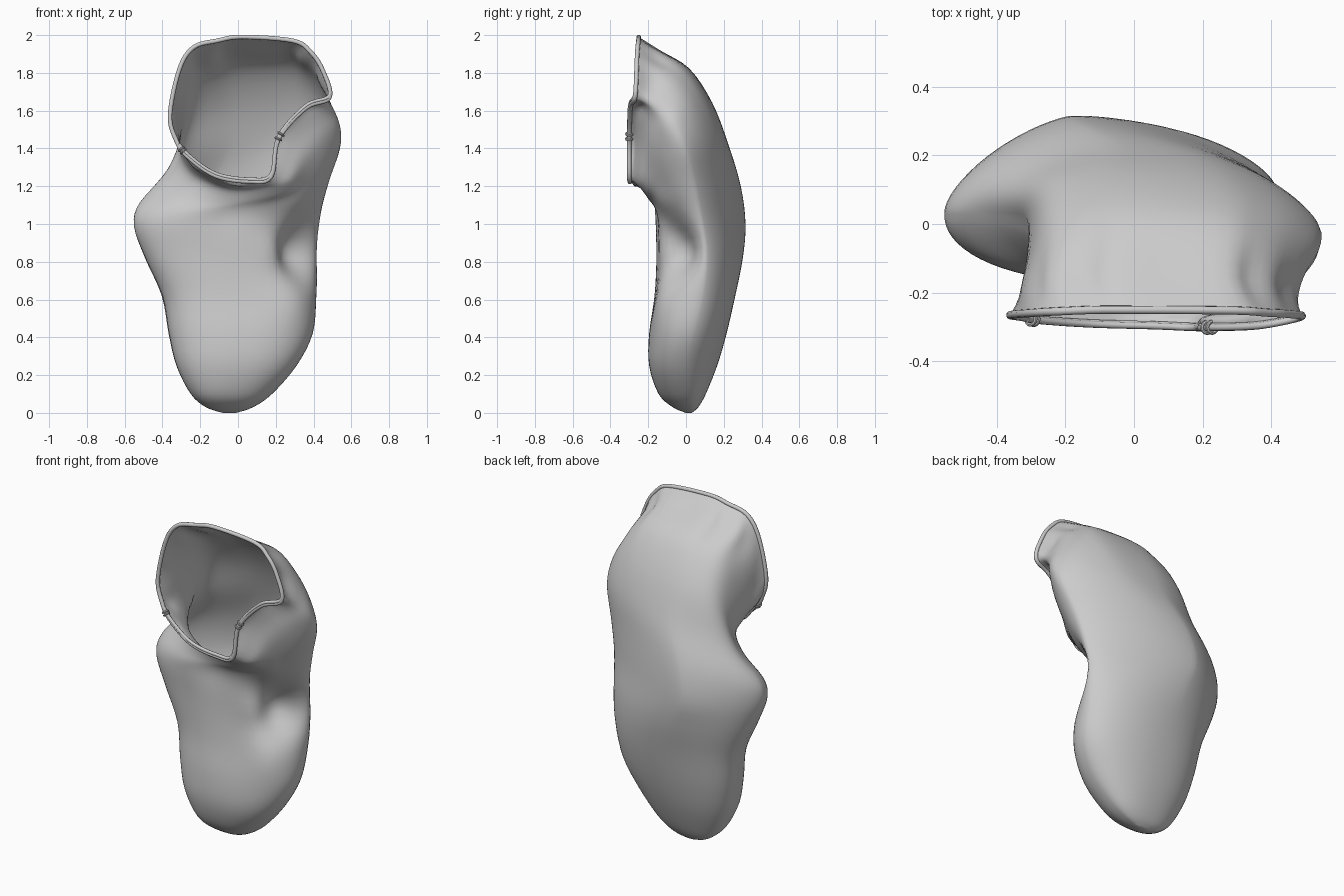
import bpy, bmesh, math
from mathutils import Vector as V

if "Cube" in bpy.data.objects:
    bpy.data.objects.remove(bpy.data.objects["Cube"])

Q = 18            # points per quarter ring
N = 4 * Q
STEPS = 4         # interpolated rows between stations


def catmull(a, b, c, d, t):
    return 0.5 * (2 * b + (c - a) * t + (2 * a - 5 * b + 4 * c - d) * t * t
                  + (3 * b - a - 3 * c + d) * t ** 3)


# Stations: front y,z | right x,y,z | back y,z | left x,y,z
stations = [
    (.00, .00, -.01, .02, .00, .03, .00, -.08, .02, .00),
    (-.07, .03, .08, .02, .03, .065, .03, -.17, .02, .03),
    (-.145, .10, .18, .01, .10, .105, .10, -.25, .00, .10),
    (-.195, .25, .31, .00, .25, .165, .25, -.325, .00, .25),
    (-.195, .42, .395, .03, .42, .215, .42, -.365, .02, .42),
    (-.165, .62, .415, .08, .62, .26, .62, -.40, .04, .62),
    (-.155, .82, .43, .09, .82, .30, .82, -.49, .035, .82),
    (-.165, .98, .44, .07, 1.05, .315, 1.0, -.55, .03, .99),
    (-.18, 1.07, .48, .04, 1.22, .29, 1.2, -.52, .03, 1.11),
    (-.205, 1.13, .54, -.01, 1.40, .225, 1.42, -.38, .02, 1.24),
    (-.235, 1.18, .54, -.07, 1.52, .14, 1.64, -.31, .00, 1.36),
    (-.26, 1.20, .50, -.14, 1.60, .02, 1.82, -.31, -.10, 1.44),
    (-.28, 1.21, .47, -.21, 1.65, -.14, 1.92, -.335, -.20, 1.50),
]

# Mouth outline, four points per quarter: front, right, top, left
rim_pts = [V(p) for p in [
    (.06, -.295, 1.225), (.175, -.30, 1.25), (.215, -.30, 1.45), (.36, -.295, 1.615),
    (.485, -.27, 1.67), (.45, -.262, 1.81), (.385, -.258, 1.91), (.29, -.252, 1.97),
    (.02, -.25, 1.99), (-.11, -.25, 1.97), (-.235, -.255, 1.935), (-.31, -.26, 1.82),
    (-.36, -.265, 1.58), (-.33, -.27, 1.45), (-.27, -.28, 1.36), (-.12, -.29, 1.255)]]


def rim_at(u):
    k = int(math.floor(u))
    return catmull(*[rim_pts[(k + j) % 16] for j in (-1, 0, 1, 2)], u - k)


def oval(F, R, B, L, e):
    # Closed ring through four points; e = fullness of the four quarters
    C = (R + L) / 2
    pts = []
    for i in range(N):
        a = 2 * math.pi * i / N
        c, d = math.cos(a), math.sin(a)
        x = e[i // Q]
        pts.append(C + ((F if c > 0 else B) - C) * abs(c) ** x
                   + ((R if d > 0 else L) - C) * abs(d) ** x)
    return pts


rim_ring = [rim_at(16 * i / N) for i in range(N)]
rim_oval = oval(*[rim_pts[k] for k in (0, 4, 8, 12)], (.8, .95, .95, .8))


def station_ring(n, s):
    fy, fz, rx, ry, rz, by, bz, lx, ly, lz = s
    mid = (rx + lx) / 2
    belly = math.exp(-((n - 7.3) / 1.8) ** 2)      # creased middle of the bag
    bx = mid - .08 * min(1, bz) - .05 * belly
    e = (.82 + .13 * belly, .95 + .23 * belly, .9 + .6 * belly, .85 + .17 * belly)
    ring = oval(V((mid - .02 * belly, fy, fz)), V((rx, ry, rz)), V((bx, by, bz)), V((lx, ly, lz)), e)
    w = {9: .25, 10: .5, 11: .75, 12: .95}.get(n, 0)   # ease into the mouth shape
    return [p + (r - o) * w for p, r, o in zip(ring, rim_ring, rim_oval)]


# Soft pushes that give the bag its dents and folds: centre, radius, move
dents = [
    (V((.35, -.08, .86)), .14, V((-.09, .08, 0))),
    (V((.27, -.15, .60)), .14, V((.03, -.02, 0))),
    (V((.20, -.15, .86)), .10, V((.03, -.02, 0))),
    (V((.30, -.16, 1.12)), .10, V((.02, -.015, 0))),
    (V((-.05, -.19, 1.08)), .13, V((0, .025, 0))),
]


def deform(p):
    q = p.copy()
    for c, r, m in dents:
        q += m * math.exp(-((p - c).length / r) ** 2)
    return q


# Bag: loft from the toe, bending up to the mouth
rings = [station_ring(n, s) for n, s in enumerate(stations)] + [rim_ring]
M = len(rings)
rows = []
for k in range(M - 1):
    sel = [rings[min(max(k + j, 0), M - 1)] for j in (-1, 0, 1, 2)]
    for t in range(STEPS):
        row = [deform(catmull(*[r[i] for r in sel], t / STEPS)) for i in range(N)]
        gather = math.exp(-((k + t / STEPS - (M - 2)) / .6) ** 2)
        for i, p in enumerate(row):
            p += (V((.06, -.1, 1.6)) - p) * .02 * gather * math.sin(i * 2 * math.pi / 6.5)
            p.z = max(p.z, 0)
        rows.append(row)
rows.append(rim_ring)

bm = bmesh.new()
vr = [[bm.verts.new(p) for p in row] for row in rows]
for a, b in zip(vr, vr[1:]):
    for i in range(N):
        j = (i + 1) % N
        bm.faces.new((a[i], a[j], b[j], b[i]))
bm.faces.new(vr[0][::-1])
bmesh.ops.recalc_face_normals(bm, faces=bm.faces)
for f in bm.faces:
    f.smooth = True
me = bpy.data.meshes.new("bag_body")
bm.to_mesh(me)
bm.free()
bag = bpy.data.objects.new("bag_body", me)
bpy.context.collection.objects.link(bag)


def tube(name, pts, radius, cyclic):
    cu = bpy.data.curves.new(name, 'CURVE')
    cu.dimensions = '3D'
    cu.bevel_depth = radius
    cu.bevel_resolution = 3
    cu.use_fill_caps = True
    sp = cu.splines.new('POLY')
    sp.points.add(len(pts) - 1)
    for q, p in zip(sp.points, pts):
        q.co = (*p, 1)
    sp.use_cyclic_u = cyclic
    sp.use_smooth = True
    ob = bpy.data.objects.new(name, cu)
    bpy.context.collection.objects.link(ob)
    return ob


# Hem around the mouth, and the cord along its lower lip
tube("mouth_hem", [rim_at(16 * i / 96) for i in range(96)], .012, True)
tube("lip_cord", [rim_at(-2.6 + 6.7 * i / 60) + V((0, -.002, .012)) for i in range(61)], .010, False)

# Cord wraps at the two knots
for n, u in enumerate((-2.3, 2.05)):
    for k in (-.07, .07):
        p = rim_at(u + k) + V((0, -.001, .004))
        d = rim_at(u + k + .05) - rim_at(u + k - .05)
        bpy.ops.mesh.primitive_torus_add(major_radius=.016, minor_radius=.006, major_segments=20,
                                         minor_segments=8, location=p,
                                         rotation=d.to_track_quat('Z', 'Y').to_euler())
        bpy.context.object.name = f"knot_wrap_{n}"
        bpy.ops.object.shade_smooth_by_angle()
